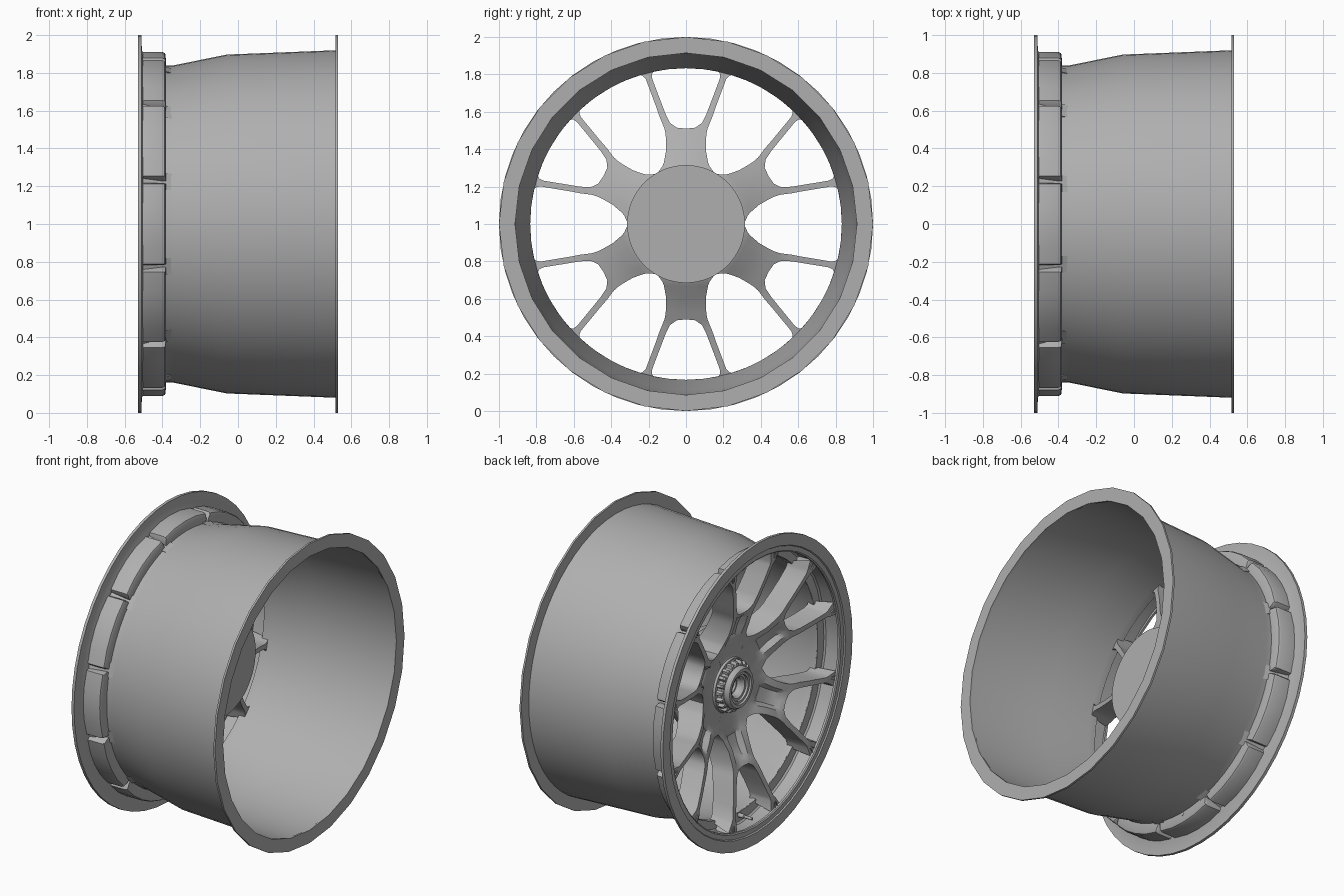
import bpy, bmesh
from math import cos, sin, radians, pi, hypot
from mathutils import Vector

if "Cube" in bpy.data.objects:
    bpy.data.objects.remove(bpy.data.objects["Cube"])

# Dark grey metal used by every part
metal = bpy.data.materials.new("grey_metal")
metal.diffuse_color = (.43, .43, .43, 1)
metal.use_nodes = True
metal.node_tree.nodes["Principled BSDF"].inputs["Base Color"].default_value = metal.diffuse_color


def polar(x, r, a):
    return Vector((x, r * cos(a), 1 + r * sin(a)))


def finish(name, bm):
    bmesh.ops.remove_doubles(bm, verts=bm.verts, dist=1e-5)
    bmesh.ops.recalc_face_normals(bm, faces=bm.faces)
    me = bpy.data.meshes.new(name)
    bm.to_mesh(me)
    bm.free()
    me.materials.append(metal)
    ob = bpy.data.objects.new(name, me)
    bpy.context.collection.objects.link(ob)
    return ob


def loft(bm, rings, wrap_rings, wrap_profile=True):
    """Skin a list of equal-length point rings with quads."""
    vs = [[bm.verts.new(p) for p in ring] for ring in rings]
    n, m = len(vs), len(vs[0])
    for i in range(n if wrap_rings else n - 1):
        for j in range(m if wrap_profile else m - 1):
            a, b = vs[i], vs[(i + 1) % n]
            k = (j + 1) % m
            bm.faces.new((a[j], a[k], b[k], b[j]))
    return vs


def revolve(name, profile, n):
    """Revolve a closed (x, r) profile about the wheel axle."""
    bm = bmesh.new()
    loft(bm, [[polar(x, r, 2 * pi * i / n) for x, r in profile] for i in range(n)], True)
    return finish(name, bm)


def interp(table, r):
    if r <= table[0][0]:
        return table[0][1]
    for (r0, x0), (r1, x1) in zip(table, table[1:]):
        if r <= r1:
            return x0 + (x1 - x0) * (r - r0) / (r1 - r0)
    return table[-1][1]


# Barrel, rear flange and front flange
revolve("barrel", [(-.385, .84), (-.34, .84), (-.06, .897), (.525, .92),
                   (.525, .914), (-.06, .89), (-.34, .833), (-.385, .833)], 64)
revolve("rear_flange", [(.517, .914), (.517, 1), (.53, 1), (.53, .914)], 28)
revolve("front_flange", [(-.53, .925), (-.53, 1), (-.511, 1), (-.509, .92),
                         (-.502, .905), (-.502, .882), (-.516, .882), (-.522, .89),
                         (-.522, .92)], 48)

# Twelve hollow pockets behind the front flange, between the spoke arms
bm = bmesh.new()
stations = [(-14.5, .855), (-14.2, .885), (-13.6, .904), (-6.8, .91), (0, .911),
            (6.8, .91), (13.6, .904), (14.2, .885), (14.5, .855)]
for k in range(12):
    rings = []
    for deg, ro in stations:
        ri = ro - .012
        prof = [(-.508, ro), (-.4, ro), (-.388, ro - .006), (-.383, ro - .016),
                (-.381, .835), (-.39, .833), (-.396, ri - .01), (-.406, ri), (-.508, ri)]
        rings.append([polar(x, r, radians(30 * k + deg)) for x, r in prof])
    vs = loft(bm, rings, False)
    bm.faces.new(vs[0])
    bm.faces.new(vs[-1])
finish("rim_pockets", bm)

# Six forked spokes: rows of (inner v, inner u, outer v, outer u), u radial, v sideways
ROWS = [(0, .14, .08, .14), (0, .26, .155, .268), (0, .31, .125, .31),
        (0, .33, .118, .33), (0, .39, .107, .39), (0, .45, .107, .45),
        (0, .48, .109, .48), (0, .51, .115, .51),
        (.05, .515, .125, .535), (.085, .54, .14, .57), (.11, .59, .157, .62),
        (.148, .69, .187, .70), (.18, .775, .215, .775), (.183, .80, .232, .793),
        (.168, .822, .254, .798)]
DIP = {2: .01, 3: .028, 4: .04, 5: .034, 6: .012}            # recess in each stem
FRONT = [(.15, -.315), (.28, -.33), (.4, -.39), (.55, -.44), (.7, -.475), (.85, -.505)]
BACK = [(.25, -.13), (.32, -.16), (.42, -.225), (.55, -.285), (.7, -.325), (.85, -.35)]
COLS = (0, .4, .6, 1)


def spoke_half(bm, ang, side):
    ca, sa = cos(ang), sin(ang)
    rings = []
    for i, (v0, u0, v1, u1) in enumerate(ROWS):
        front, back = [], []
        for c, t in enumerate(COLS):
            v, u = v0 + (v1 - v0) * t, u0 + (u1 - u0) * t
            r = hypot(u, v)
            # arm ends reach further out at the front, to meet the flange
            k = .885 / r if i == len(ROWS) - 1 else 1
            y, z = u * ca - side * v * sa, u * sa + side * v * ca
            dip = DIP.get(i, 0) if c < 2 else 0
            front.append(Vector((interp(FRONT, r) + dip, y * k, 1 + z * k)))
            back.append(Vector((interp(BACK, r), y, 1 + z)))
        rings.append(front + back[::-1])
    vs = loft(bm, rings, False)
    bm.faces.new(vs[-1])
    # drop the inner wall on the mirror line of the stem
    inner = []
    for i in range(7):
        quad = {vs[i][0], vs[i][-1], vs[i + 1][0], vs[i + 1][-1]}
        inner += [f for f in vs[i][0].link_faces if set(f.verts) == quad]
    bmesh.ops.delete(bm, geom=inner, context='FACES_ONLY')


bm = bmesh.new()
for k in range(6):
    for side in (1, -1):
        spoke_half(bm, radians(30 + 60 * k), side)
finish("spokes", bm)

# Hub with rear mounting disc
revolve("hub", [(-.32, 0), (-.32, .2), (-.29, .25), (-.17, .27), (-.13, .305),
                (-.12, .315), (-.09, .315), (-.09, 0)], 64)

# Centre lock nut: base, toothed ring and hollow collar
revolve("nut_base", [(-.3, .05), (-.3, .18), (-.335, .172), (-.335, .05)], 48)
bm = bmesh.new()
TEETH = 20
rings = []
for i in range(TEETH * 4):
    r = .165 if i % 4 < 2 else .148
    a = 2 * pi * (i + (.3 if i % 2 else 0)) / (TEETH * 4)
    rings.append([polar(x, q, a) for x, q in
                  [(-.32, .1), (-.32, r), (-.365, r), (-.375, r - .01), (-.375, .1)]])
loft(bm, rings, True)
finish("nut_teeth", bm)
revolve("nut_collar", [(-.33, .085), (-.33, .135), (-.395, .135), (-.41, .125),
                       (-.41, .105), (-.4, .1), (-.4, .085)], 48)
revolve("nut_inner_ring", [(-.33, .06), (-.33, .09), (-.385, .09), (-.385, .07),
                           (-.37, .06)], 40)

# Valve stem in the lowest pocket
bm = bmesh.new()
ring = [[Vector((x, q * cos(2 * pi * i / 12), .15 + q * sin(2 * pi * i / 12)))
         for i in range(12)]
        for x, q in [(-.38, .014), (-.43, .014), (-.435, .009), (-.49, .009)]]
vs = loft(bm, ring, False)
bm.faces.new(vs[0])
bm.faces.new(vs[-1])
finish("valve_stem", bm)

# Smooth shading with sharp edges kept
for ob in bpy.data.objects:
    ob.select_set(True)
    bpy.context.view_layer.objects.active = ob
bpy.ops.object.shade_smooth_by_angle(angle=radians(32))
